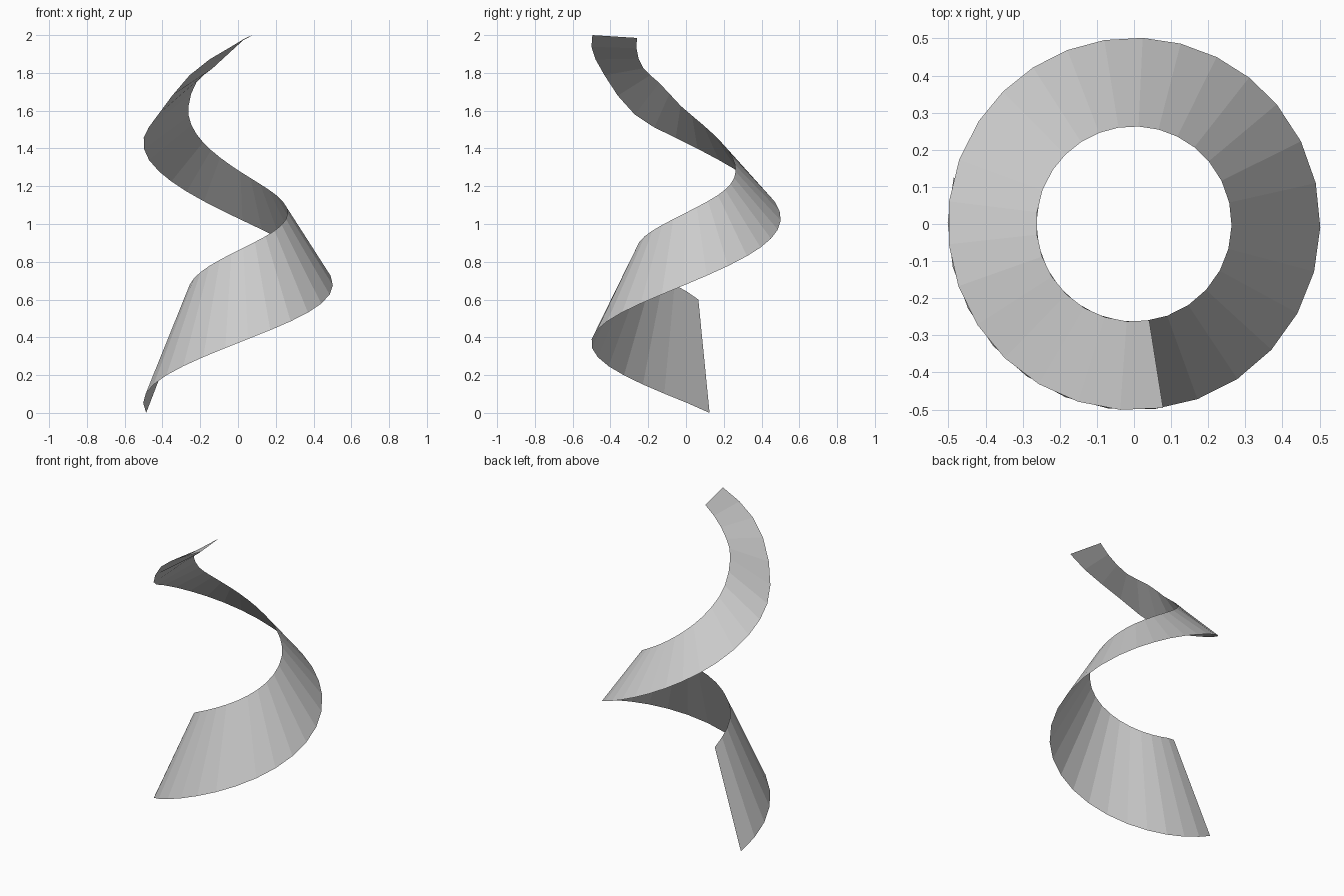
import bpy, bmesh, math

if "Cube" in bpy.data.objects:
    bpy.data.objects.remove(bpy.data.objects["Cube"])

# Ribbon rise: (turn angle in degrees, outer edge height, inner edge height)
RISE = [(165.6, 0.0, 0.60), (180, 0.055, 0.645), (270, 0.37, 0.86),
        (360, 0.68, 1.06), (450, 1.03, 1.285), (540, 1.43, 1.60),
        (572, 1.575, 1.745), (601, 1.80, 1.83), (616, 1.89, 1.89), (639, 2.0, 1.985)]
# Angular spacing of the segments: (segment number, angle)
STEPS = [(0, 165.6), (14, 359), (17, 400), (26, 506.5), (36, 639)]
OUTER, INNER = 0.502, 0.263


def linear(table, t):
    for a, b in zip(table, table[1:]):
        if t <= b[0]:
            return a[1] + (b[1] - a[1]) * (t - a[0]) / (b[0] - a[0])
    return table[-1][1]


def smooth(table, t):
    """Cubic interpolation through a table of (position, value)."""
    n = len(table)

    def slope(i):
        a, b = table[max(i - 1, 0)], table[min(i + 1, n - 1)]
        return (b[1] - a[1]) / (b[0] - a[0])

    i = next((k for k in range(n - 1) if t <= table[k + 1][0]), n - 2)
    (x0, y0), (x1, y1) = table[i], table[i + 1]
    h = x1 - x0
    s = min((t - x0) / h, 1)
    return (y0 * (2*s**3 - 3*s**2 + 1) + y1 * (3*s**2 - 2*s**3)
            + h * slope(i) * (s**3 - 2*s**2 + s) + h * slope(i + 1) * (s**3 - s**2))


# Spiral ribbon: one thin faceted sheet between the outer and inner edges
outer_rise = [(a, o) for a, o, i in RISE]
inner_rise = [(a, i) for a, o, i in RISE]
bm = bmesh.new()
pairs = []
for k in range(37):
    deg = linear(STEPS, k)
    c, s = math.cos(math.radians(deg)), math.sin(math.radians(deg))
    pairs.append((bm.verts.new((OUTER * c, OUTER * s, smooth(outer_rise, deg))),
                  bm.verts.new((INNER * c, INNER * s, smooth(inner_rise, deg)))))
for (o0, i0), (o1, i1) in zip(pairs, pairs[1:]):
    bm.faces.new((o0, o1, i1, i0))
mesh = bpy.data.meshes.new("spiral_ribbon")
bm.to_mesh(mesh)
bm.free()

grey = bpy.data.materials.new("light_grey")
grey.diffuse_color = (0.6, 0.6, 0.6, 1)
grey.use_nodes = True
grey.node_tree.nodes["Principled BSDF"].inputs["Base Color"].default_value = grey.diffuse_color
mesh.materials.append(grey)
ribbon = bpy.data.objects.new("spiral_ribbon", mesh)
bpy.context.collection.objects.link(ribbon)
